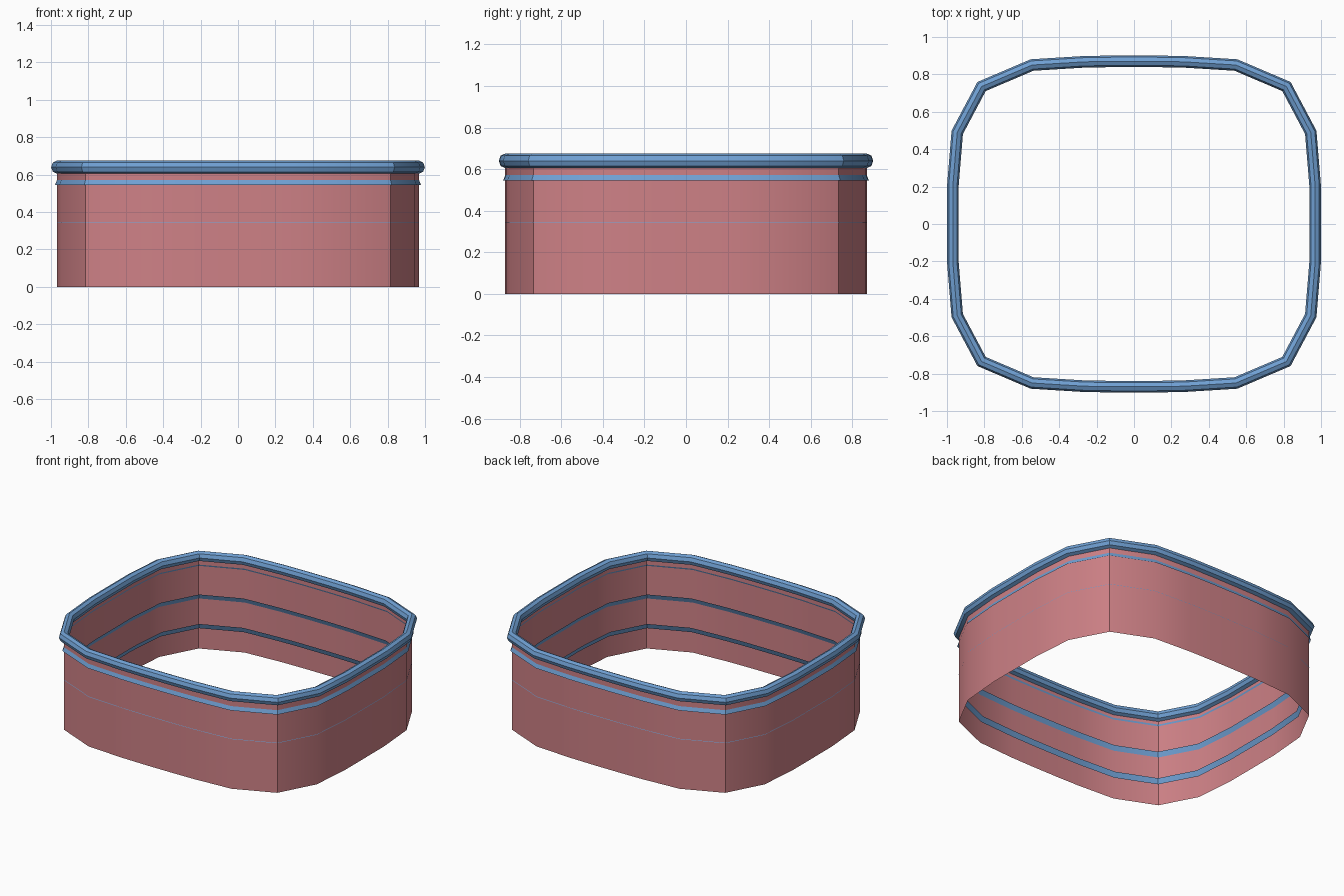
import bpy, bmesh, math
from mathutils import Vector

cube = bpy.data.objects.get("Cube")
if cube:
    bpy.data.objects.remove(cube, do_unlink=True)


def make_material(name, color):
    mat = bpy.data.materials.new(name)
    mat.use_nodes = True
    mat.diffuse_color = color
    mat.node_tree.nodes["Principled BSDF"].inputs["Base Color"].default_value = color
    return mat


pink = make_material("dusty_pink", (0.62, 0.22, 0.24, 1))
blue = make_material("soft_blue", (0.16, 0.35, 0.65, 1))

# Rounded rectangle outline: one quarter, mirrored into a counter-clockwise loop
quarter = [(0.968, 0.21), (0.945, 0.49), (0.815, 0.735),
           (0.545, 0.85), (0.27, 0.867), (0.1, 0.87)]
half = quarter + [(-x, y) for x, y in reversed(quarter)]
outline = [Vector(p) for p in half + [(-x, -y) for x, y in half]]


def offset_outline(distance):
    """Outline moved outward by a mitred distance."""
    points = []
    for i, p in enumerate(outline):
        a = (p - outline[i - 1]).normalized()
        b = (outline[(i + 1) % len(outline)] - p).normalized()
        na, nb = Vector((a.y, -a.x)), Vector((b.y, -b.x))
        points.append(p + (na + nb) * distance / (1 + na.dot(nb)))
    return points


def sweep(name, profile, mat, closed=False):
    """Sweep a profile of (outward offset, height) around the outline."""
    bm = bmesh.new()
    rings = [[bm.verts.new((p.x, p.y, z)) for p in offset_outline(d)]
             for d, z in profile]
    pairs = list(zip(rings, rings[1:]))
    if closed:
        pairs.append((rings[-1], rings[0]))
    for low, high in pairs:
        for i in range(len(low)):
            j = (i + 1) % len(low)
            bm.faces.new((low[i], low[j], high[j], high[i]))
    mesh = bpy.data.meshes.new(name)
    bm.to_mesh(mesh)
    bm.free()
    mesh.materials.append(mat)
    obj = bpy.data.objects.new(name, mesh)
    bpy.context.collection.objects.link(obj)
    bpy.ops.object.select_all(action='DESELECT')
    obj.select_set(True)
    bpy.context.view_layer.objects.active = obj
    bpy.ops.object.shade_smooth_by_angle(angle=math.radians(30))
    return obj


# Thin open wall
sweep("wall", [(0, 0), (0, 0.62)], pink)

# Octagonal bead around the top edge
bead = [(0.031 * math.cos(k * math.pi / 4), 0.64 + 0.035 * math.sin(k * math.pi / 4))
        for k in range(8)]
sweep("rim", bead, blue, closed=True)

# Slanted strips, each lower one set a little further inward
for name, shift, z in (("upper_strip", 0.010, 0.545),
                       ("middle_strip", 0.001, 0.343),
                       ("lower_strip", -0.010, 0.145)):
    sweep(name, [(shift, z), (shift - 0.014, z + 0.036)], blue)
